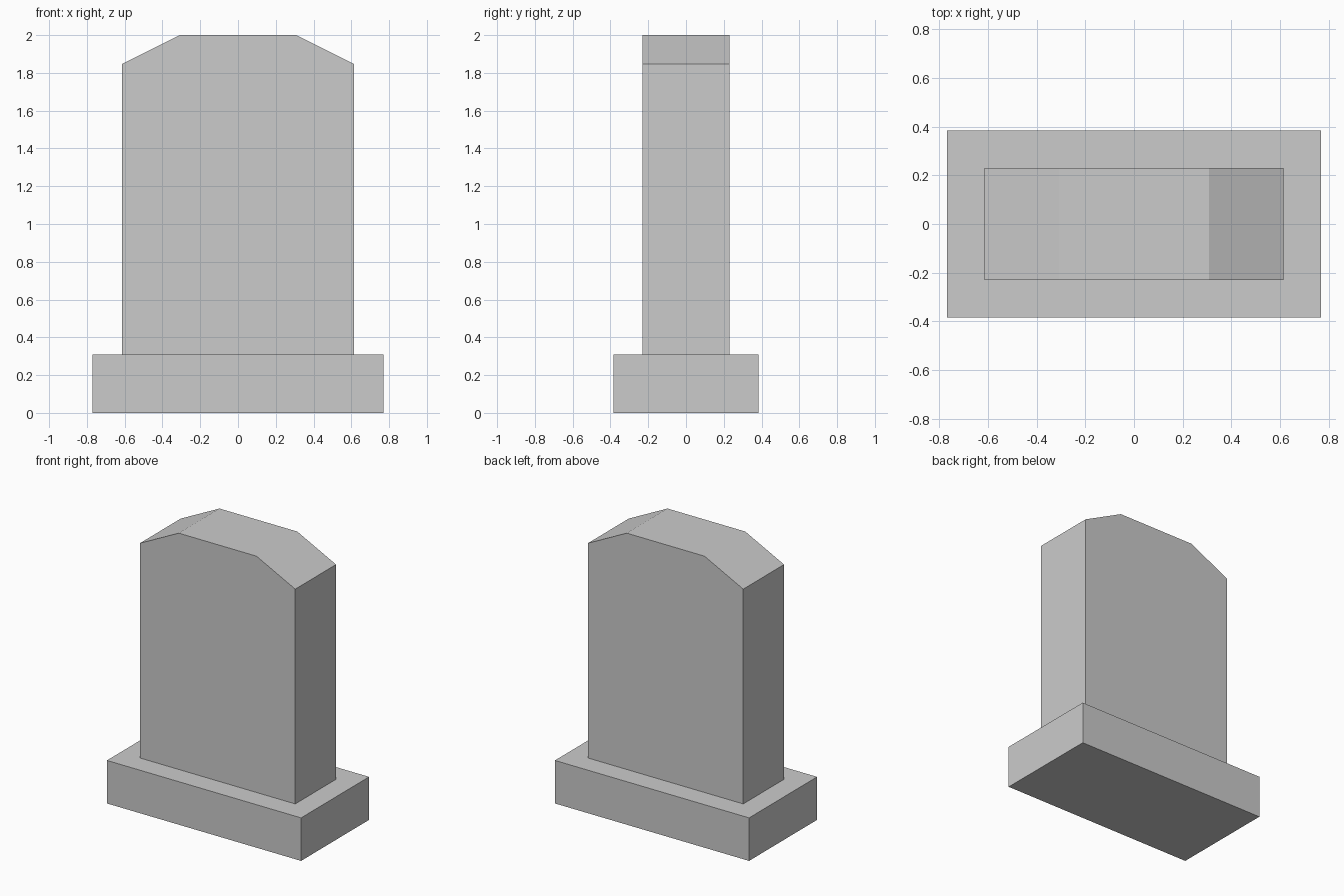
import bpy
import bmesh

if "Cube" in bpy.data.objects:
    bpy.data.objects.remove(bpy.data.objects["Cube"])


def extrude_profile(name, profile, depth):
    """Closed solid from an x-z outline, extruded along y and centred on y = 0."""
    bm = bmesh.new()
    face = bm.faces.new([bm.verts.new((x, -depth / 2, z)) for x, z in profile])
    result = bmesh.ops.extrude_face_region(bm, geom=[face])
    moved = [v for v in result["geom"] if isinstance(v, bmesh.types.BMVert)]
    bmesh.ops.translate(bm, verts=moved, vec=(0, depth, 0))
    bmesh.ops.recalc_face_normals(bm, faces=bm.faces)
    mesh = bpy.data.meshes.new(name)
    bm.to_mesh(mesh)
    bm.free()
    obj = bpy.data.objects.new(name, mesh)
    bpy.context.collection.objects.link(obj)
    return obj


def mirrored(right_half):
    """Complete a right-hand outline (bottom to top) with its mirror image."""
    return right_half + [(-x, z) for x, z in reversed(right_half)]


# Plinth
extrude_profile("plinth", mirrored([(0.769, 0), (0.769, 0.308)]), 0.769)

# Upright slab with sloped shoulders
extrude_profile("headstone_slab",
                mirrored([(0.615, 0.308), (0.615, 1.846), (0.308, 2.0)]), 0.4615)
